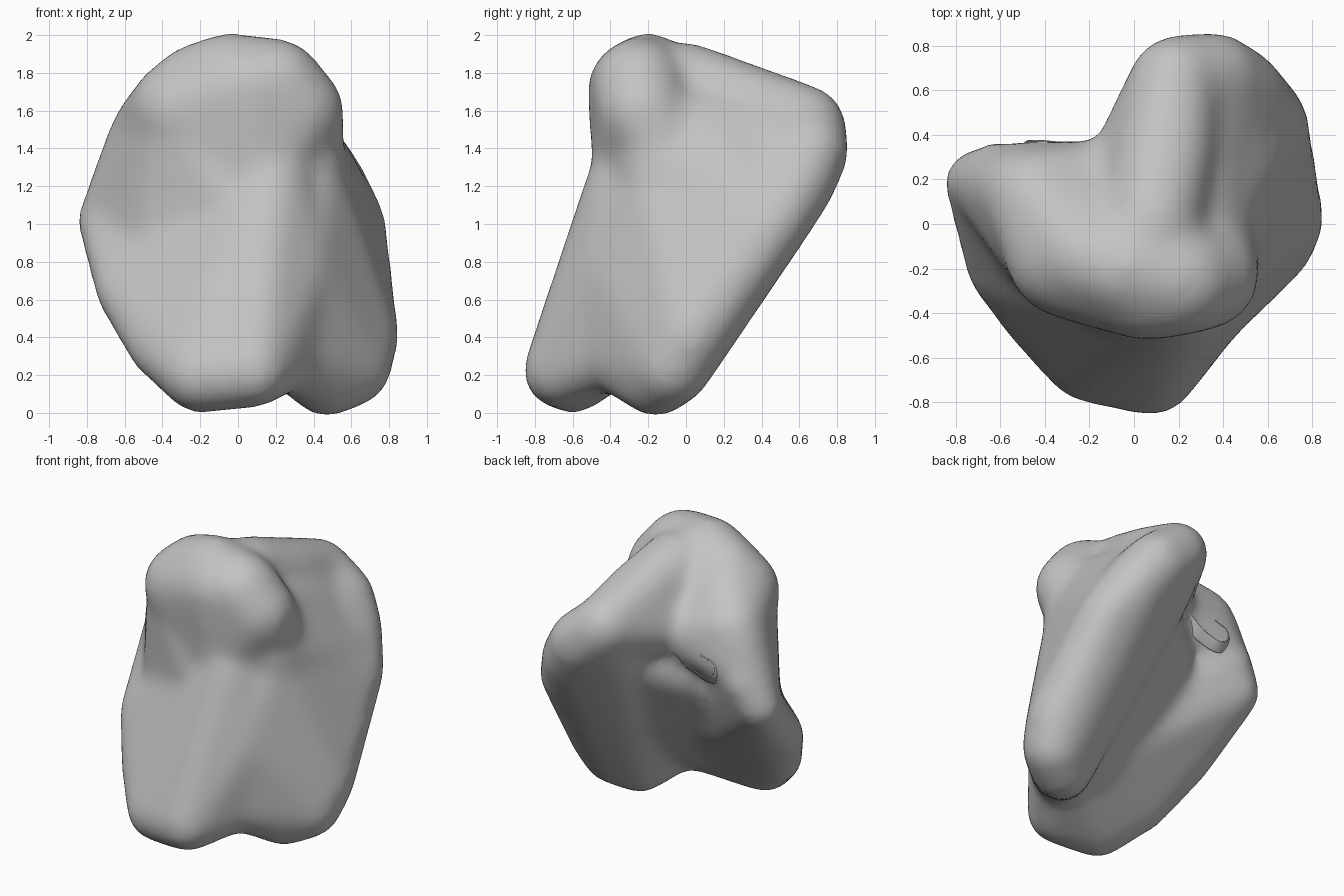
import bpy
import bmesh
from mathutils import Vector

# Remove the default object
default_cube = bpy.data.objects.get("Cube")
if default_cube:
    bpy.data.objects.remove(default_cube, do_unlink=True)


def make_material(name, color):
    material = bpy.data.materials.new(name)
    material.use_nodes = True
    material.diffuse_color = color
    material.node_tree.nodes["Principled BSDF"].inputs["Base Color"].default_value = color
    return material


grey = make_material("stone grey", (0.55, 0.55, 0.55, 1))

# Each part is a convex skin stretched around balls: x, y, z, radius
WEB = [(.29, -.35, .75, .2), (.28, -.4, .31, .16)]

front_wing = WEB + [
    (-.2, -.6, .2, .18), (.08, -.67, .22, .17), (-.42, -.42, .35, .14),
    (-.6, -.2, .64, .13), (-.71, .19, 1.02, .12), (-.6, .23, 1.2, .12),
    (.18, -.31, 1.2, .2),
]
side_wing = WEB + [
    (.47, -.16, .17, .17), (.61, -.07, .24, .18), (.65, .02, .4, .18),
    (.6, .46, 1.0, .16), (.47, .59, 1.22, .18), (.36, .66, 1.38, .18),
    (.21, .65, 1.5, .18), (.36, -.15, 1.2, .19), (.42, .3, 1.0, .18),
    (.2, .52, 1.3, .17),
]
crown = [
    (-.05, -.2, 1.79, .2), (.2, -.25, 1.73, .23), (.05, -.27, 1.71, .23),
    (.32, -.23, 1.6, .22), (.34, -.1, 1.35, .2), (-.3, -.15, 1.6, .25),
    (-.22, -.14, 1.72, .21), (-.45, .12, 1.48, .2), (-.15, .15, 1.4, .2),
    (-.5, .19, 1.3, .16), (.1, -.25, 1.25, .22),
]
ridge = [
    (.08, 0, 1.74, .2), (.16, .32, 1.64, .18), (.18, .64, 1.53, .18),
    (.03, .35, 1.45, .17), (.1, .1, 1.35, .2), (.27, .35, 1.3, .2),
]
# Fillings that blend the crown into the wings
left_shoulder = [
    (-.5, .14, 1.42, .18), (-.3, -.14, 1.55, .23), (-.69, .19, 1.07, .12),
    (-.05, -.25, 1.15, .22), (-.42, -.1, .85, .18),
]
right_shoulder = [
    (.26, -.04, 1.5, .21), (.19, .3, 1.46, .2), (.38, .1, 1.15, .2),
    (.5, .4, 1.1, .2), (.25, .5, 1.42, .2), (.35, -.15, 1.3, .2),
]
inner_hollow = [
    (.06, -.04, .77, .18), (-.12, .13, 1.1, .18), (.28, .05, .75, .2),
    (.15, .3, 1.2, .19), (.14, -.31, .38, .16), (-.2, -.1, .77, .15),
    (.1, -.1, 1.2, .2),
]
PARTS = (front_wing, side_wing, crown, ridge,
         left_shoulder, right_shoulder, inner_hollow)
SOFTENING_ALLOWANCE = 0.026


def ball_directions():
    """Unit vectors spread over a ball."""
    ball = bmesh.new()
    bmesh.ops.create_icosphere(ball, subdivisions=3, radius=1)
    directions = [v.co.copy() for v in ball.verts]
    ball.free()
    return directions


DIRECTIONS = ball_directions()


def add_skin(bm, balls):
    """Wrap one convex skin around a group of balls."""
    verts = []
    for x, y, z, radius in balls:
        center = Vector((x, y, z))
        reach = radius + SOFTENING_ALLOWANCE
        verts += [bm.verts.new(center + d * reach) for d in DIRECTIONS]
    bmesh.ops.convex_hull(bm, input=verts)
    loose = [v for v in verts if v.is_valid and not v.link_faces]
    bmesh.ops.delete(bm, geom=loose, context='VERTS')


# Folded body: the skins are fused and softened into one surface
bm = bmesh.new()
for part in PARTS:
    add_skin(bm, part)
bmesh.ops.recalc_face_normals(bm, faces=bm.faces[:])
for face in bm.faces:
    face.smooth = True
body_mesh = bpy.data.meshes.new("folded_body")
bm.to_mesh(body_mesh)
bm.free()
body_mesh.materials.append(grey)
body = bpy.data.objects.new("folded_body", body_mesh)
bpy.context.collection.objects.link(body)

fuse = body.modifiers.new("fuse", 'REMESH')
fuse.mode = 'VOXEL'
fuse.voxel_size = 0.03
fuse.use_smooth_shade = True
soften = body.modifiers.new("soften", 'SMOOTH')
soften.factor = 0.5
soften.iterations = 32

# Curled lip: a thin wavy ribbon under the back edge of the crown
path = [(.02, .4, 1.36), (0, .41, 1.16), (-.1, .36, 1.3),
        (-.28, .34, 1.22), (-.46, .35, 1.2), (-.5, .34, 1.32), (-.38, .34, 1.38)]
lip_curve = bpy.data.curves.new("curled_lip", 'CURVE')
lip_curve.dimensions = '3D'
lip_curve.extrude = 0.035
lip_curve.bevel_depth = 0.004
lip_curve.resolution_u = 6
spline = lip_curve.splines.new('BEZIER')
spline.bezier_points.add(len(path) - 1)
for point, position in zip(spline.bezier_points, path):
    point.co = position
    point.handle_left_type = point.handle_right_type = 'AUTO'
lip_curve.materials.append(grey)
lip = bpy.data.objects.new("curled_lip", lip_curve)
bpy.context.collection.objects.link(lip)
